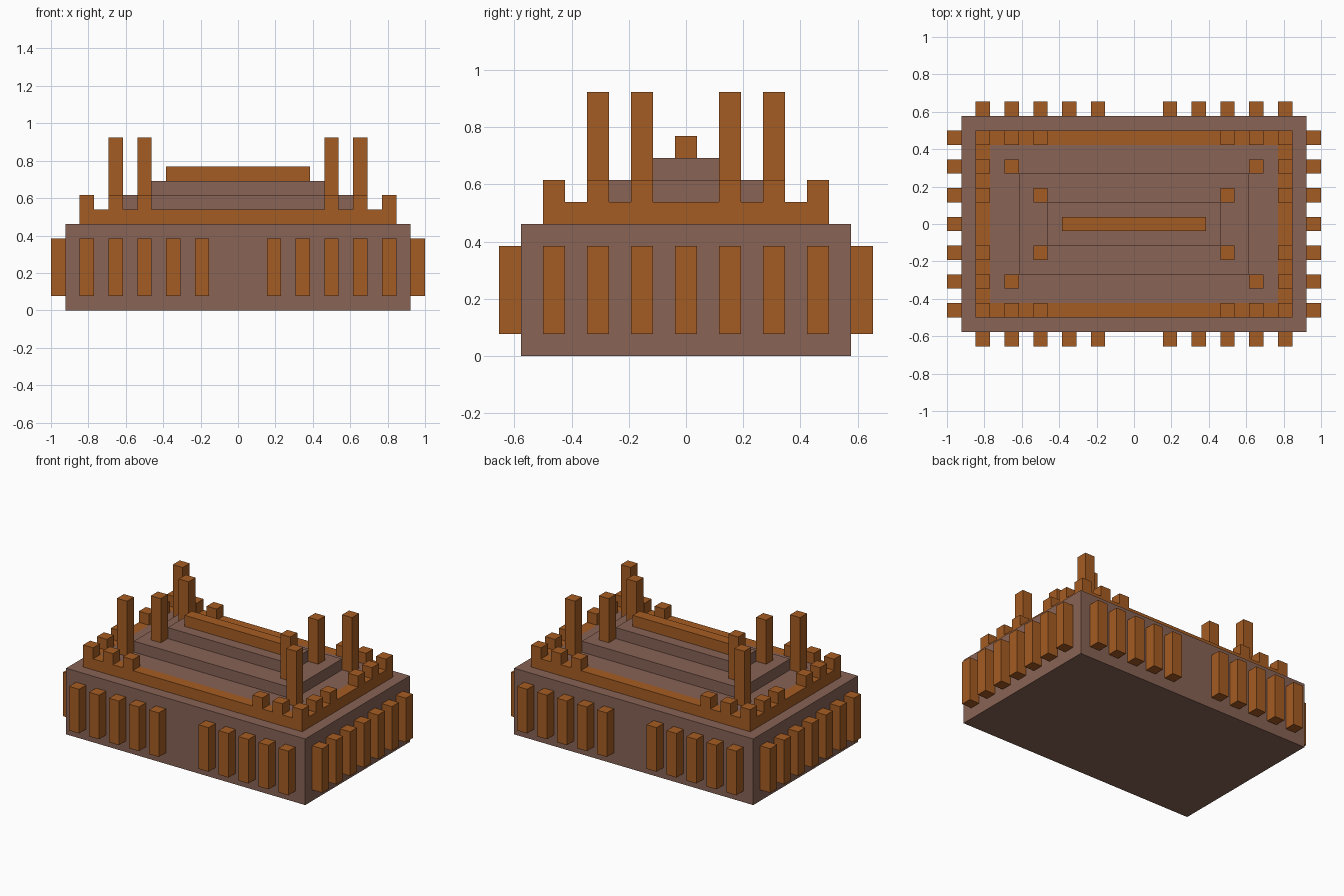
import bpy, bmesh
from mathutils import Matrix, Vector

cube = bpy.data.objects.get("Cube")
if cube:
    bpy.data.objects.remove(cube, do_unlink=True)

U = 1 / 13  # one building block


def material(name, rgb):
    m = bpy.data.materials.new(name)
    m.use_nodes = True
    m.diffuse_color = (*rgb, 1)
    bsdf = next(n for n in m.node_tree.nodes if n.type == 'BSDF_PRINCIPLED')
    bsdf.inputs["Base Color"].default_value = (*rgb, 1)
    return m


STONE = material("dusty brown", (0.246, 0.125, 0.089))
WOOD = material("burnt orange", (0.376, 0.107, 0.016))


def boxes(name, mat, items):
    """One object from boxes given as (centre x, centre y, width, depth, bottom, top) in blocks."""
    bm = bmesh.new()
    for x, y, w, d, z0, z1 in items:
        move = Matrix.Translation(Vector((x, y, (z0 + z1) / 2)) * U)
        size = Matrix.Diagonal((w * U, d * U, (z1 - z0) * U, 1))
        bmesh.ops.create_cube(bm, size=1, matrix=move @ size)
    mesh = bpy.data.meshes.new(name)
    bm.to_mesh(mesh)
    bm.free()
    mesh.materials.append(mat)
    obj = bpy.data.objects.new(name, mesh)
    bpy.context.collection.objects.link(obj)


def four(x, y):
    """A position mirrored into all four quarters."""
    return [(sx * x, sy * y) for sx in (-1, 1) for sy in (-1, 1)]


# Main block and stepped roof
boxes("base_block", STONE, [(0, 0, 24, 15, 0, 6)])
boxes("roof_deck", STONE, [(0, 0, 20, 11, 6, 7)])
boxes("lower_roof_step", STONE, [(0, 0, 16, 7, 7, 8)])
boxes("upper_roof_step", STONE, [(0, 0, 12, 3, 8, 9)])
boxes("roof_ridge", WOOD, [(0, 0, 10, 1, 9, 10)])

# Parapet frame around the deck
boxes("parapet", WOOD,
      [(0, s * 6, 22, 1, 6, 7) for s in (-1, 1)] +
      [(s * 10.5, 0, 1, 11, 6, 7) for s in (-1, 1)])

# Battlements near the corners of the parapet
spots = [(10.5, 6), (8.5, 6), (6.5, 6), (10.5, 4), (10.5, 2)]
boxes("battlements", WOOD,
      [(x, y, 1, 1, 7, 8) for p in spots for x, y in four(*p)])

# Tall posts at the corners of each roof step
boxes("outer_posts", WOOD, [(x, y, 1, 1, 7, 12) for x, y in four(8.5, 4)])
boxes("inner_posts", WOOD, [(x, y, 1, 1, 8, 12) for x, y in four(6.5, 2)])

# Pilasters on the long walls, with a gap in the middle
for name, side in (("front_pilasters", -1), ("back_pilasters", 1)):
    boxes(name, WOOD, [(s * (2.5 + 2 * i), side * 8, 1, 1, 1, 5)
                       for s in (-1, 1) for i in range(5)])

# Pilasters on the short walls
for name, side in (("right_pilasters", -1), ("left_pilasters", 1)):
    boxes(name, WOOD, [(side * 12.5, 2 * i, 1, 1, 1, 5) for i in range(-3, 4)])
